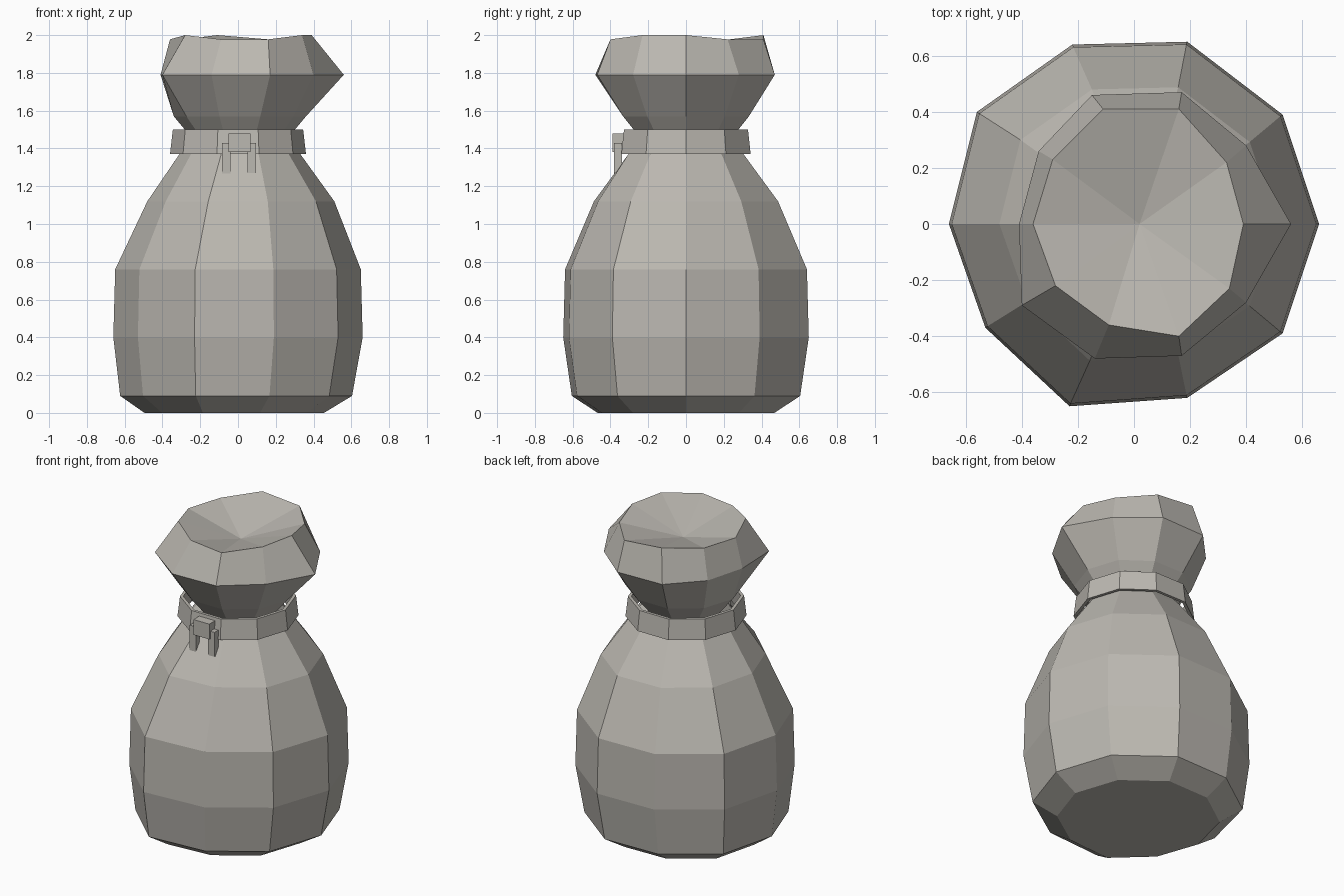
import bpy, bmesh
from math import cos, sin, tau

default = bpy.data.objects.get("Cube")
if default:
    bpy.data.objects.remove(default)

SIDES = 10
cloth = bpy.data.materials.new("warm_grey_cloth")
cloth.use_nodes = True
COLOUR = (0.50, 0.48, 0.44, 1)
cloth.diffuse_color = COLOUR
cloth.node_tree.nodes["Principled BSDF"].inputs["Base Color"].default_value = COLOUR


def finish(name, bm):
    bmesh.ops.recalc_face_normals(bm, faces=bm.faces)
    mesh = bpy.data.meshes.new(name)
    bm.to_mesh(mesh)
    bm.free()
    mesh.materials.append(cloth)
    obj = bpy.data.objects.new(name, mesh)
    bpy.context.collection.objects.link(obj)
    return obj


def ring(bm, plan, z, scale=1.0, shift=0.0):
    return [bm.verts.new((x * scale + shift, y * scale, z)) for x, y in plan]


def bridge(bm, lower, upper):
    for i in range(len(lower)):
        j = (i + 1) % len(lower)
        bm.faces.new((lower[i], lower[j], upper[j], upper[i]))


def circle(radius):
    return [(radius * cos(tau * i / SIDES), radius * sin(tau * i / SIDES))
            for i in range(SIDES)]


def box(name, low, high):
    bm = bmesh.new()
    bmesh.ops.create_cube(bm, size=1)
    for v in bm.verts:
        v.co = [l if c < 0 else h for c, l, h in zip(v.co, low, high)]
    return finish(name, bm)


# Uneven ten-sided outlines of the belly, the flared mouth and the rim
belly = [(.66, 0), (.53, .39), (.19, .65), (-.22, .64), (-.56, .40),
         (-.66, 0), (-.53, -.37), (-.23, -.65), (.19, -.62), (.53, -.39)]
mouth = [(.56, 0), (.40, .28), (.17, .47), (-.15, .46), (-.34, .26),
         (-.41, 0), (-.40, -.29), (-.14, -.48), (.17, -.47), (.40, -.28)]
rim = [(.39, 0), (.33, .22), (.16, .41), (-.11, .41), (-.29, .23),
       (-.36, 0), (-.28, -.22), (-.09, -.36), (.16, -.40), (.34, -.23)]

# Sack: stacked rings from the base up to the sunken top
sack = bmesh.new()
rings = [ring(sack, belly, z, scale, shift) for z, scale, shift in (
    (0, .72, -.02), (.09, .93, -.01), (.40, 1, 0), (.76, .985, 0),
    (1.12, .75, .015))]
rings += [ring(sack, circle(r), z, 1, .01) for r, z in (
    (.32, 1.37), (.25, 1.45), (.35, 1.57))]
rings.append(ring(sack, mouth, 1.79))
rings.append(ring(sack, rim, 1.985))
for i, v in enumerate(rings[-1]):
    v.co.z += .015 * cos(i * tau / 3)
for lower, upper in zip(rings, rings[1:]):
    bridge(sack, lower, upper)
sack.faces.new(rings[0])
centre = sack.verts.new((.02, 0, 1.88))
for a, b in zip(rings[-1], rings[-1][1:] + rings[-1][:1]):
    sack.faces.new((a, b, centre))
finish("sack", sack)

# Tie band: thin open ring around the neck
band = bmesh.new()
loops = [ring(band, circle(r), z) for r, z in (
    (.36, 1.37), (.345, 1.5), (.325, 1.5), (.34, 1.37))]
for a, b in zip(loops, loops[1:] + loops[:1]):
    bridge(band, a, b)
finish("tie_band", band)

# Knot with two hanging cord ends
box("knot", (-.05, -.39, 1.38), (.065, -.32, 1.48))
box("right_cord_end", (-.085, -.38, 1.25), (-.04, -.34, 1.43))
box("left_cord_end", (.05, -.38, 1.27), (.095, -.34, 1.43))
